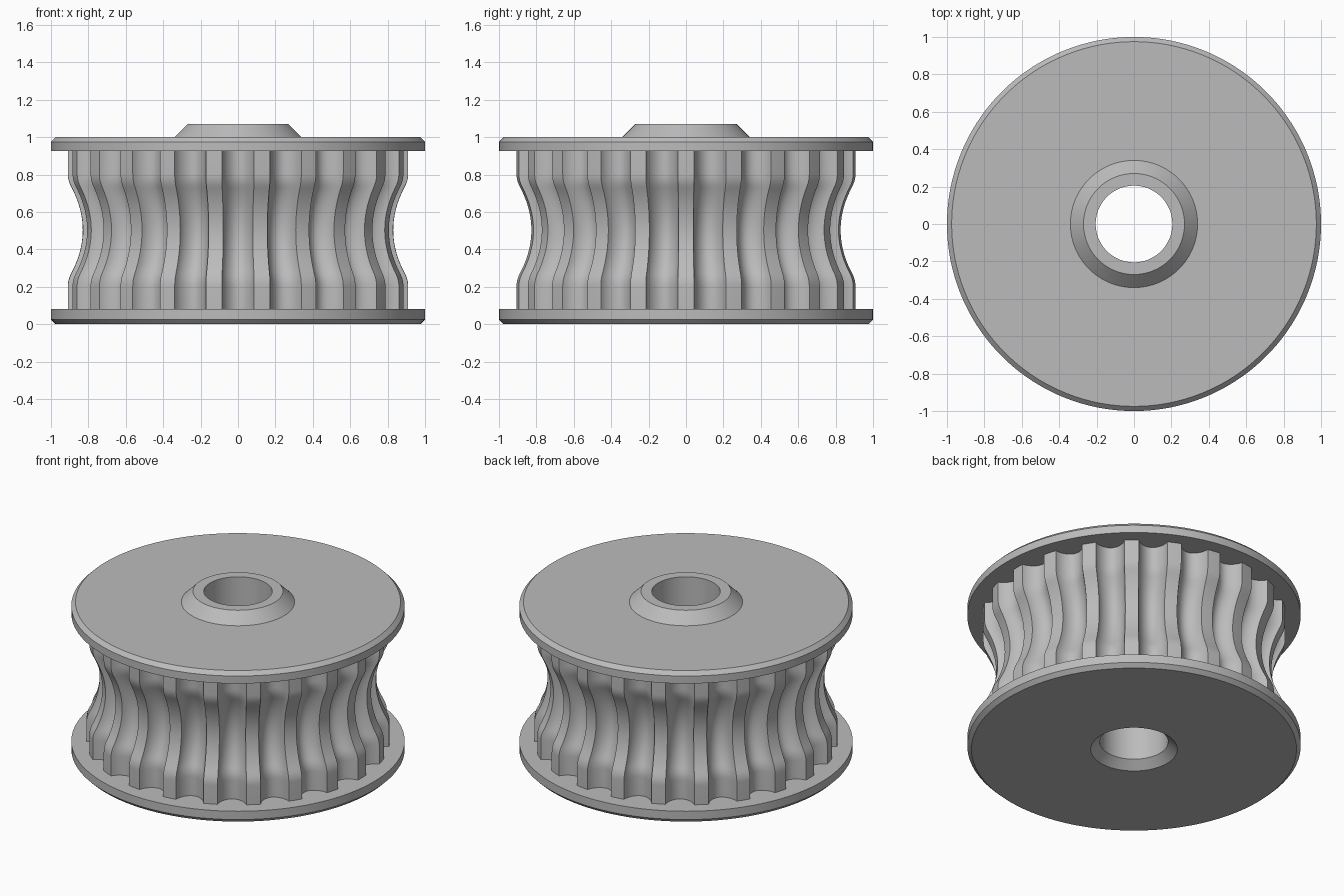
import bpy, math

if "Cube" in bpy.data.objects:
    bpy.data.objects.remove(bpy.data.objects["Cube"], do_unlink=True)

TEETH = 22
SEGMENTS = 132
TIP_RADIUS = 0.91
GROOVE_DEPTH = 0.085
MID_Z = 0.503

metal = bpy.data.materials.new("grey metal")
metal.use_nodes = True
grey = (0.5, 0.5, 0.5, 1)
metal.diffuse_color = grey
metal.node_tree.nodes["Principled BSDF"].inputs["Base Color"].default_value = grey


def loft(name, rings, sharp):
    """Skin a list of equal, closed rings of points."""
    n = len(rings[0])
    verts = [p for ring in rings for p in ring]
    faces = [(j * n + i, j * n + (i + 1) % n,
              (j + 1) * n + (i + 1) % n, (j + 1) * n + i)
             for j in range(len(rings) - 1) for i in range(n)]
    mesh = bpy.data.meshes.new(name)
    mesh.from_pydata(verts, [], faces)
    mesh.materials.append(metal)
    obj = bpy.data.objects.new(name, mesh)
    bpy.context.collection.objects.link(obj)
    bpy.ops.object.select_all(action="DESELECT")
    obj.select_set(True)
    bpy.context.view_layer.objects.active = obj
    bpy.ops.object.shade_smooth_by_angle(angle=math.radians(sharp))
    return obj


def ring(outline, z, scale=1):
    return [(scale * r * math.cos(a), scale * r * math.sin(a), z) for r, a in outline]


# Flanges, raised collar and countersunk bore, turned as one profile
profile = [(0.78, 0.08), (1, 0.08), (1, 0.025), (0.975, 0), (0.26, 0),
           (0.205, 0.05), (0.205, 1.07), (0.27, 1.07), (0.34, 1),
           (0.975, 1), (1, 0.975), (1, 0.925), (0.78, 0.925)]
circle = [math.tau * i / SEGMENTS for i in range(SEGMENTS)]
loft("flanges_and_hub",
     [ring([(r, a) for a in circle], z) for r, z in reversed(profile)], 25)

# Tooth outline: flat tips and rounded grooves
pitch = math.tau / TEETH
half_tip = 0.043 / TIP_RADIUS
half_groove = pitch / 2 - half_tip
outline = []
STEPS = 14
for k in range(TEETH):
    outline.append((TIP_RADIUS, k * pitch))
    for i in range(STEPS + 1):
        c = -math.cos(math.pi * i / STEPS)
        depth = GROOVE_DEPTH * math.sqrt(max(0, 1 - c * c))
        outline.append((TIP_RADIUS - depth,
                        (k + 0.5) * pitch + c * half_groove * (1 - 0.12 * depth / GROOVE_DEPTH)))


def waist(z):
    """Depth of the concave waist, blended into the straight ends."""
    t = abs(z - MID_Z)
    if t > 0.3:
        return 0
    return 0.08 - 1.159 * t * t if t < 0.23 else 3.808 * (0.3 - t) ** 2


# Toothed drum with its concave waist
levels = [0.08] + [MID_Z - 0.3 + 0.6 * i / 40 for i in range(41)] + [0.925]
loft("toothed_drum",
     [ring(outline, z, 1 - waist(z) / TIP_RADIUS) for z in levels], 35)
